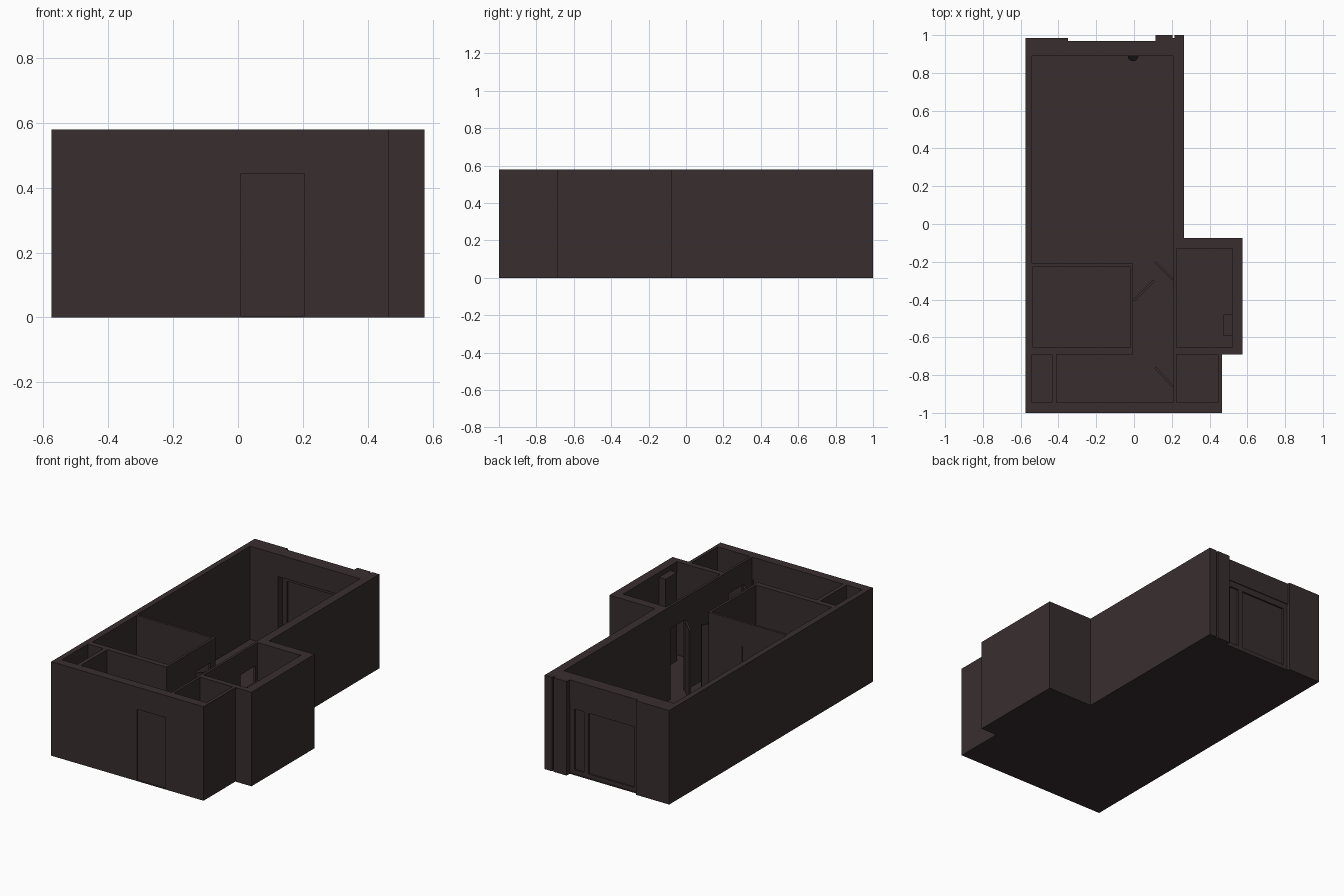
import bpy, bmesh, math
from mathutils import Matrix, Vector

if "Cube" in bpy.data.objects:
    bpy.data.objects.remove(bpy.data.objects["Cube"])

H, FLOOR, DOOR = 0.58, 0.005, 0.443


def material(name, rgb):
    m = bpy.data.materials.new(name)
    m.diffuse_color = (*rgb, 1)
    m.use_nodes = True
    m.node_tree.nodes["Principled BSDF"].inputs["Base Color"].default_value = m.diffuse_color
    return m


BROWN = material("dark_brown", (0.040, 0.027, 0.028))
BLACK = material("black", (0.006, 0.005, 0.005))


def finish(name, bm, mat):
    bmesh.ops.recalc_face_normals(bm, faces=bm.faces)
    me = bpy.data.meshes.new(name)
    bm.to_mesh(me)
    bm.free()
    me.materials.append(mat)
    ob = bpy.data.objects.new(name, me)
    bpy.context.collection.objects.link(ob)
    return ob


def box(name, x0, x1, y0, y1, z0, z1, mat=BROWN):
    bm = bmesh.new()
    bmesh.ops.create_cube(bm, size=1)
    bmesh.ops.scale(bm, vec=(x1 - x0, y1 - y0, z1 - z0), verts=bm.verts)
    bmesh.ops.translate(bm, vec=((x0 + x1) / 2, (y0 + y1) / 2, (z0 + z1) / 2), verts=bm.verts)
    return finish(name, bm, mat)


# Solid shell extruded from the outer footprint
outline = [(-.575, -1), (.465, -1), (.465, -.69), (.575, -.69), (.575, -.075), (.265, -.075),
           (.265, 1), (.215, 1), (.215, .985), (.205, .985), (.205, 1), (.115, 1),
           (.115, .97), (-.35, .97), (-.35, .985), (-.575, .985)]
bm = bmesh.new()
face = bm.faces.new([bm.verts.new((x, y, 0)) for x, y in outline])
ext = bmesh.ops.extrude_face_region(bm, geom=[face])
bmesh.ops.translate(bm, vec=(0, 0, H), verts=[g for g in ext["geom"] if isinstance(g, bmesh.types.BMVert)])
shell = finish("walls_and_floor", bm, BROWN)

# Rooms and openings cut out of the shell: x0, x1, y0, y1, top
cuts = [
    (-.54, .21, -.21, .89, .7),        # living room
    (-.005, .21, -.75, -.15, .7),      # hallway
    (-.41, .21, -.945, -.69, .7),      # entry
    (-.54, -.435, -.945, -.69, .7),    # closet
    (-.535, -.02, -.655, -.225, .7),   # inner room
    (.225, .52, -.655, -.13, .7),      # side room
    (.225, .445, -.945, -.69, .7),     # small side room
    (-.04, .02, -.405, -.26, DOOR),    # doorways
    (.19, .24, -.295, -.15, DOOR),
    (.19, .24, -.86, -.715, DOOR),
    (-.42, -.235, -.24, -.19, .43),
    (.01, .205, -1.05, -.93, DOOR),    # front door
    (-.35, .115, .85, 1.05, DOOR),     # back window
]
for x0, x1, y0, y1, top in cuts:
    cutter = box("cutter", x0, x1, y0, y1, FLOOR, top)
    cutter.hide_render = True
    mod = shell.modifiers.new("cut", 'BOOLEAN')
    mod.operation, mod.solver, mod.object = 'DIFFERENCE', 'EXACT', cutter
    bpy.context.view_layer.objects.active = shell
    bpy.ops.object.modifier_apply(modifier=mod.name)
    bpy.data.objects.remove(cutter)

# Closed doors and the boxed shaft in the side room
box("front_door", .01, .205, -.993, -.95, FLOOR, DOOR)
box("inner_room_door", -.42, -.235, -.222, -.213, FLOOR, .43)
box("shaft", .475, .52, -.59, -.48, FLOOR, .55)

# Open door leaves, from hinge to free edge
for name, a, b in [("inner_room_leaf", (.0, -.405), (.105, -.3)),
                   ("side_room_leaf", (.207, -.295), (.112, -.2)),
                   ("small_room_leaf", (.207, -.86), (.112, -.76))]:
    d = Vector(b) - Vector(a)
    leaf = box(name, 0, d.length, -.006, .006, FLOOR, DOOR - .005)
    leaf.data.transform(Matrix.Translation((*a, 0)) @ Matrix.Rotation(math.atan2(d.y, d.x), 4, 'Z'))

# Back window: posts, rails and recessed panels
for i, (x0, x1) in enumerate([(-.35, -.32), (-.01, .02), (.085, .115)]):
    box(f"window_post_{i}", x0, x1, .935, .965, FLOOR, DOOR)
box("window_top_rail", -.35, .115, .935, .965, .405, DOOR)
box("window_bottom_rail", -.35, .115, .935, .965, FLOOR, .03)
box("window_panel", -.32, -.01, .945, .955, .03, .405)
box("narrow_window_panel", .02, .085, .945, .955, .03, .405)

# Window handle
bm = bmesh.new()
bmesh.ops.create_cone(bm, cap_ends=True, segments=16, radius1=.028, radius2=.028, depth=.015,
                      matrix=Matrix.Translation((-.005, .89, .21)))
finish("window_handle", bm, BLACK)
box("handle_stem", -.01, .0, .89, .94, .205, .215, BLACK)
